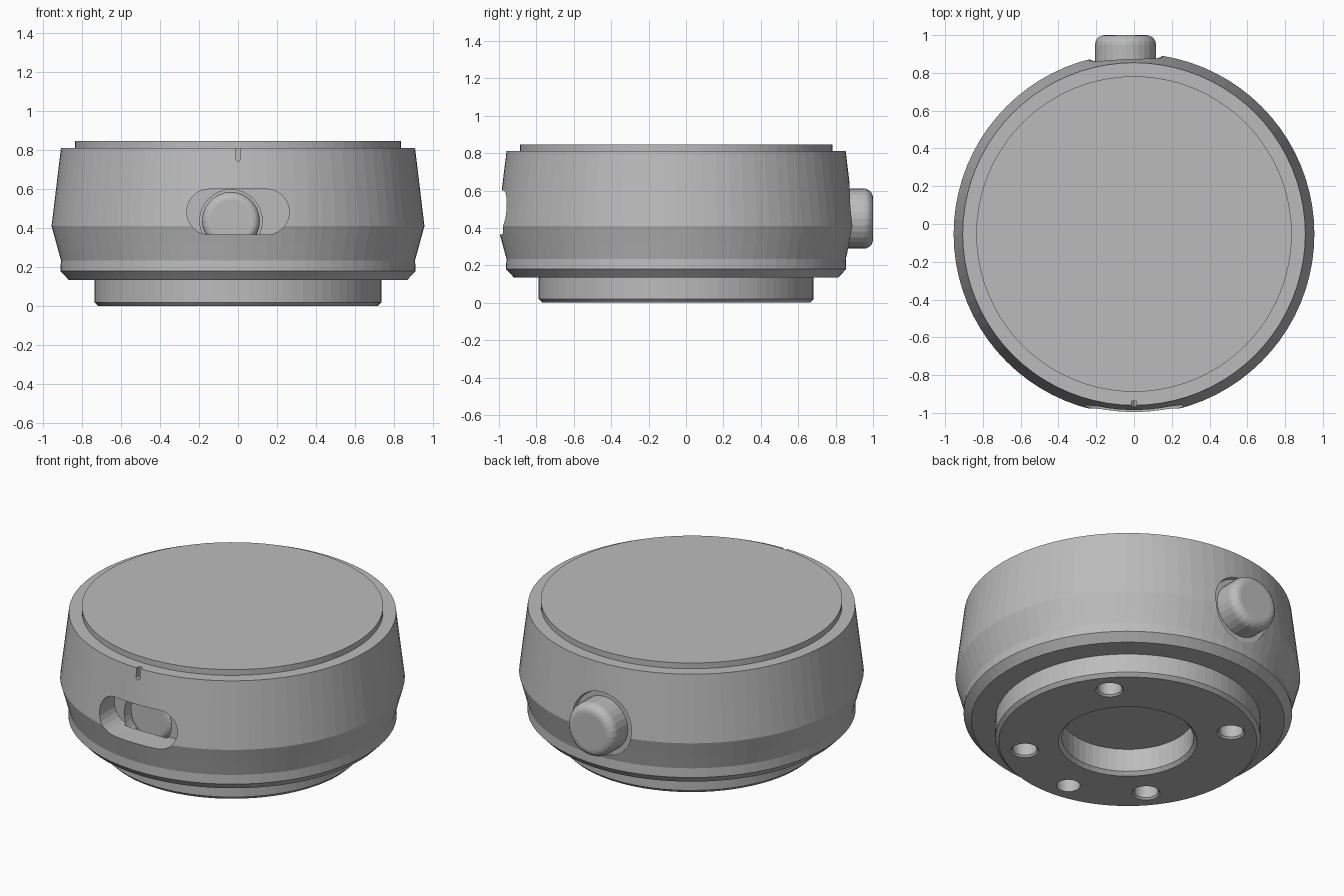
import bpy
import bmesh
from math import pi, cos, sin, radians
from mathutils import Matrix, Vector

if "Cube" in bpy.data.objects:
    bpy.data.objects.remove(bpy.data.objects["Cube"], do_unlink=True)

CY = -0.053            # body axis, offset forward by the rear button
BUTTON_X, BUTTON_Z = -0.045, 0.45

grey = bpy.data.materials.new("plain grey")
grey.use_nodes = True
grey.diffuse_color = (0.5, 0.5, 0.5, 1)
grey.node_tree.nodes["Principled BSDF"].inputs["Base Color"].default_value = (0.5, 0.5, 0.5, 1)


def finish(bm, name):
    bmesh.ops.recalc_face_normals(bm, faces=bm.faces)
    mesh = bpy.data.meshes.new(name)
    bm.to_mesh(mesh)
    bm.free()
    mesh.materials.append(grey)
    obj = bpy.data.objects.new(name, mesh)
    bpy.context.collection.objects.link(obj)
    return obj


def lathe(name, profile, segments, matrix):
    """Solid of revolution from (radius, height) pairs, capped at both ends."""
    bm = bmesh.new()
    rings = [[bm.verts.new((r * cos(2 * pi * i / segments), r * sin(2 * pi * i / segments), z))
              for i in range(segments)] for r, z in profile]
    for low, high in zip(rings, rings[1:]):
        for i in range(segments):
            j = (i + 1) % segments
            bm.faces.new((low[i], low[j], high[j], high[i]))
    bm.faces.new(rings[0][::-1])
    bm.faces.new(rings[-1])
    bm.transform(matrix)
    return finish(bm, name)


def prism(name, outline, y0, y1):
    """Extrude an (x, z) outline along y."""
    bm = bmesh.new()
    face = bm.faces.new([bm.verts.new((x, y0, z)) for x, z in outline])
    new = bmesh.ops.extrude_face_region(bm, geom=[face])["geom"]
    bmesh.ops.translate(bm, vec=(0, y1 - y0, 0),
                        verts=[v for v in new if isinstance(v, bmesh.types.BMVert)])
    return finish(bm, name)


def stadium(cx, cz, half_length, radius, steps=12):
    shift = half_length - radius
    points = []
    for side, start in ((1, -pi / 2), (-1, pi / 2)):
        for i in range(steps + 1):
            a = start + pi * i / steps
            points.append((cx + side * shift + radius * cos(a), cz + radius * sin(a)))
    return points


def cut(target, cutter):
    mod = target.modifiers.new("cut", "BOOLEAN")
    mod.operation = "DIFFERENCE"
    mod.solver = "EXACT"
    mod.object = cutter
    bpy.context.view_layer.update()
    result = bpy.data.meshes.new_from_object(
        target.evaluated_get(bpy.context.evaluated_depsgraph_get()))
    target.modifiers.clear()
    target.data = result
    bpy.data.objects.remove(cutter, do_unlink=True)


axis = Matrix.Translation((0, CY, 0))


def along_y(y, x=BUTTON_X, z=BUTTON_Z):
    """Place a lathe so its height runs toward the back, +y."""
    return Matrix.Translation((x, y, z)) @ Matrix.Rotation(-pi / 2, 4, "X")


# Housing: stepped foot, chamfered lower rim, flared waist and tapered wall
housing = lathe("housing", [
    (0.715, 0), (0.735, 0.02), (0.735, 0.135), (0.867, 0.135), (0.91, 0.18),
    (0.907, 0.235), (0.93, 0.32), (0.955, 0.41), (0.907, 0.81)], 80, axis)

# Centre bore with chamfered mouth
cut(housing, lathe("bore_cutter", [
    (0.405, -0.02), (0.365, 0.02), (0.365, 0.16)], 48, axis))

# Mounting holes with chamfered mouths, plus one plain locating hole
for angle in (40, 130, 220, 310):
    offset = Vector((cos(radians(angle)), sin(radians(angle)), 0)) * 0.58
    cut(housing, lathe("hole_cutter", [(0.088, -0.01), (0.068, 0.01), (0.068, 0.13)],
                       24, Matrix.Translation(offset) @ axis))
offset = Vector((cos(radians(-96)), sin(radians(-96)), 0)) * 0.59
cut(housing, lathe("locating_cutter", [(0.066, -0.01), (0.066, 0.13)],
                   24, Matrix.Translation(offset) @ axis))

# Front slot, the round pocket behind it, and the index mark above
cut(housing, prism("slot_cutter", stadium(0, 0.483, 0.263, 0.117), -1.2, -0.82))
cut(housing, lathe("pocket_cutter", [(0.16, 0), (0.16, 0.22)], 32,
                   along_y(-0.84, -0.036, 0.437)))
mark = [(0.013, 0.9), (-0.013, 0.9), (-0.013, 0.752), (0, 0.74), (0.013, 0.752)]
cut(housing, prism("mark_cutter", mark, -1.1, CY - 0.885))

# Rear recess around the button
cut(housing, lathe("recess_cutter", [(0.19, 0), (0.2, 0.04), (0.2, 0.3)], 32, along_y(0.855)))

# Raised top plate
lathe("top_plate", [(0.835, 0.80), (0.835, 0.845)], 80, axis)


# Round-edged plungers: rear push button and the inner end seen in the slot
def plunger_profile(radius, length, fillet):
    return [(radius, 0)] + [
        (radius - fillet + fillet * cos(a), length - fillet + fillet * sin(a))
        for a in (pi / 2 * i / 5 for i in range(6))]


lathe("rear_button", plunger_profile(0.161, 0.2, 0.05), 28, along_y(0.8))
inner = Matrix.Translation((-0.036, -0.6, 0.437)) @ Matrix.Rotation(pi / 2, 4, "X")
lathe("slot_plunger", plunger_profile(0.148, 0.2, 0.04), 28, inner)
